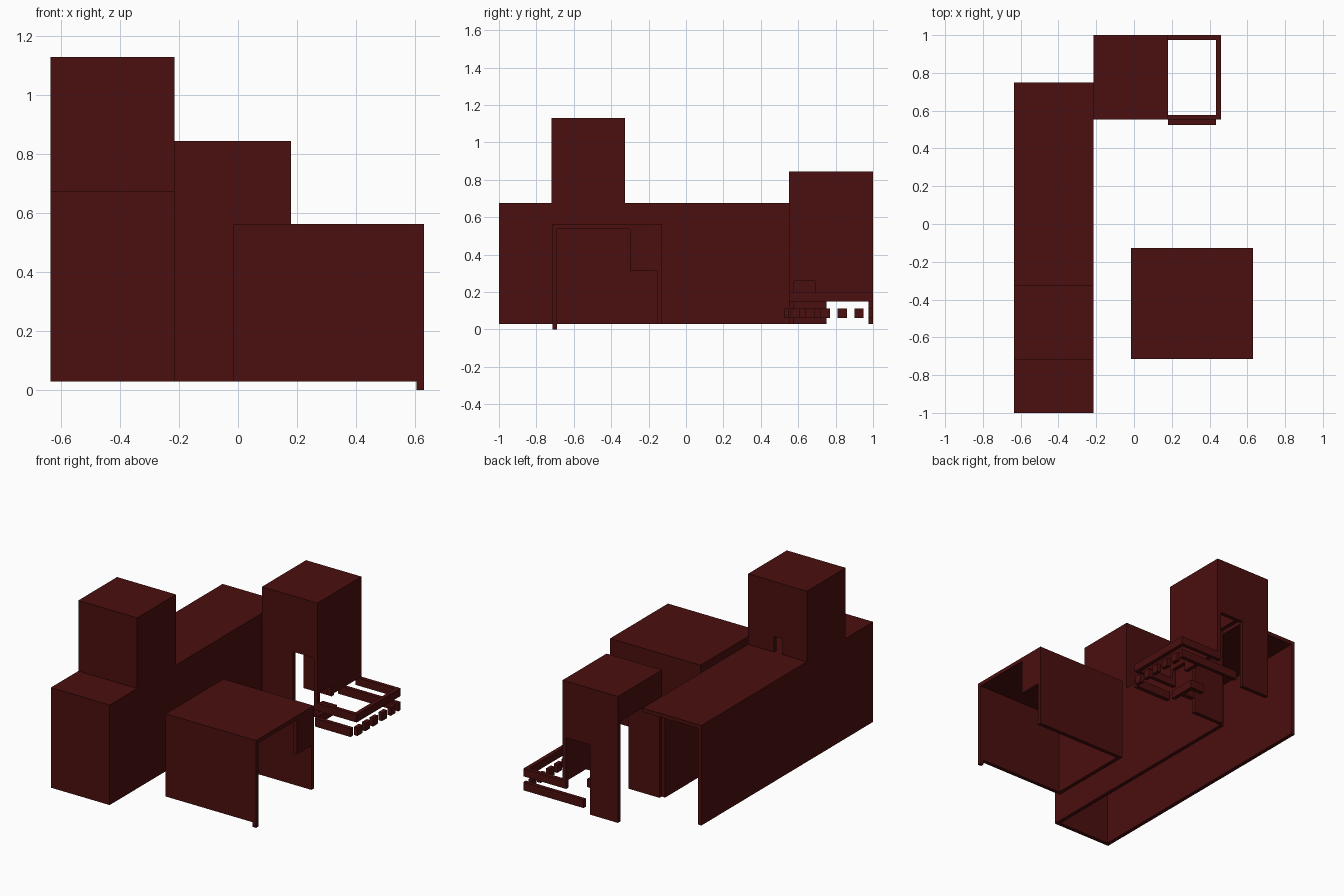
import bpy
import bmesh

cube = bpy.data.objects.get("Cube")
if cube:
    bpy.data.objects.remove(cube, do_unlink=True)

COLOUR = (0.07, 0.0045, 0.0045, 1.0)
red = bpy.data.materials.new("dark_red")
red.use_nodes = True
red.diffuse_color = COLOUR
red.node_tree.nodes["Principled BSDF"].inputs["Base Color"].default_value = COLOUR


def part(name, *boxes):
    """One object from boxes given as (x0, x1, y0, y1, z0, z1)."""
    bm = bmesh.new()
    for x0, x1, y0, y1, z0, z1 in boxes:
        verts = bmesh.ops.create_cube(bm, size=1)["verts"]
        for v in verts:
            v.co = (x1 if v.co.x > 0 else x0,
                    y1 if v.co.y > 0 else y0,
                    z1 if v.co.z > 0 else z0)
    mesh = bpy.data.meshes.new(name)
    bm.to_mesh(mesh)
    bm.free()
    mesh.materials.append(red)
    obj = bpy.data.objects.new(name, mesh)
    bpy.context.collection.objects.link(obj)
    return obj


T = 0.025      # wall thickness
G = 0.03       # wall foot height

# Long hall, open below and at its back end
X0, X1, ROOF = -0.635, -0.215, 0.675
part("hall_roof", (X0, X1, -1, 0.75, ROOF - T, ROOF))
part("hall_right_wall", (X0, X0 + T, -1, 0.75, G, ROOF - T))
part("hall_left_wall", (X1 - T, X1, -1, 0.555, G, ROOF - T))
part("hall_front_wall", (X0 + T, X1 - T, -1, -1 + T, G, ROOF - T))

# Upper block on the hall, with a small doorway at the back
B0, B1, TOP = -0.72, -0.325, 1.13
part("upper_roof", (X0, X1, B0, B1, TOP - T, TOP))
part("upper_front_wall", (X0, X1, B0, B0 + T, ROOF, TOP - T))
for name, x in (("right", X0), ("left", X1 - T)):
    part("upper_%s_wall" % name, (x, x + T, B0 + T, B1 - T, ROOF, TOP - T))
part("upper_back_wall",
     (X0, -0.46, B1 - T, B1, ROOF, TOP - T),
     (-0.40, X1, B1 - T, B1, ROOF, TOP - T),
     (-0.46, -0.40, B1 - T, B1, 0.775, TOP - T))

# Back tower, open to the hall, with facing doorways front and back
L, R, F, K, H = -0.215, 0.18, 0.552, 1.0, 0.845
part("tower_roof", (L, R, F, K, H - T, H))
for name, y, door_x, door_z in (("front", F, 0.005, 0.485),
                                ("back", K - T, -0.015, 0.48)):
    part("tower_%s_wall" % name,
         (L, door_x, y, y + T, G, H - T),
         (door_x, R - T, y, y + T, door_z, H - T),
         (R - T, R, y, y + T, 0.2, H - T))
part("tower_right_wall", (L, L + T, F + T, K - T, ROOF, H - T))
part("tower_left_wall",
     (R - T, R, 0.69, K - T, 0.2, H - T),
     (R - T, R, F + T, 0.69, 0.26, H - T))

# Side yard rails: a full upper rail and a broken lower one
E = 0.46
part("yard_upper_rail",
     (R - T, E, F, F + T, 0.15, 0.2),
     (R - T, E, K - T, K, 0.15, 0.2),
     (E - T, E, F + T, K - T, 0.15, 0.2))
LOW = (0.06, 0.113)
part("yard_lower_front_rail", (R, E - T, 0.525, F, *LOW))
part("yard_lower_back_rail", (0.03, E, K - T, K, *LOW))
part("yard_lower_side_blocks",
     *[(E - T, E, y, y + 0.05, *LOW) for y in (0.56, 0.64, 0.72, 0.81, 0.90)])
part("tower_low_beams",
     (R - T, R, 0.57, 0.75, *LOW),
     (0.08, R - T, 0.63, 0.66, *LOW),
     (0.08, R - T, 0.72, 0.75, *LOW))

# Front shed, open below and on most of its left side
S0, S1, P0, P1, Z = -0.015, 0.63, -0.715, -0.127, 0.563
part("shed_roof", (S0, S1, P0, P1, Z - T, Z))
part("shed_front_wall", (S0, S1 - T, P0, P0 + T, G, Z - T))
part("shed_back_wall", (S0, S1, P1 - T, P1, G, Z - T))
part("shed_right_wall", (S0, S0 + T, P0 + T, P1 - T, G, Z - T))
part("shed_corner_post", (S1 - T, S1, P0, P0 + T, 0, Z - T))
part("shed_hanging_panel", (S1 - T, S1, -0.30, P1 - T, 0.315, Z - T))
